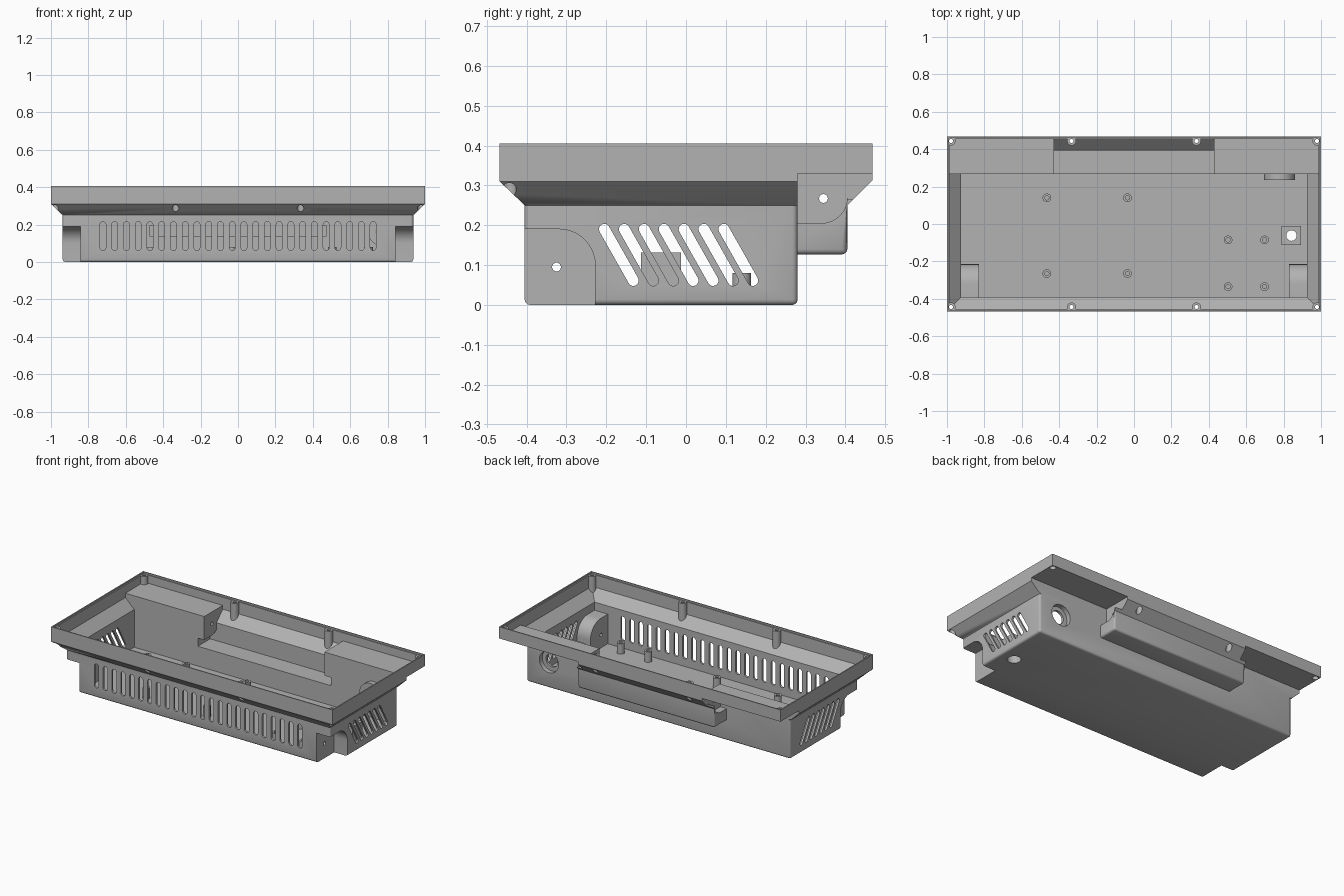
import bpy, bmesh, math

if "Cube" in bpy.data.objects:
    bpy.data.objects.remove(bpy.data.objects["Cube"])

WALL = 0.013
TOP = 0.405
AXES = {"x": lambda u, v, w: (w, u, v),
        "y": lambda u, v, w: (u, w, v),
        "z": lambda u, v, w: (u, v, w)}


def skin(bm, rings):
    """Closed solid through a list of rings of points."""
    loops = [[bm.verts.new(p) for p in ring] for ring in rings]
    n = len(loops[0])
    for a, b in zip(loops, loops[1:]):
        for i in range(n):
            j = (i + 1) % n
            bm.faces.new((a[i], a[j], b[j], b[i]))
    bm.faces.new(loops[0][::-1])
    bm.faces.new(loops[-1])


def prism(bm, outline, axis, lo, hi):
    place = AXES[axis]
    skin(bm, [[place(u, v, w) for u, v in outline] for w in (lo, hi)])


def rect(u0, u1, v0, v1):
    return [(u0, v0), (u1, v0), (u1, v1), (u0, v1)]


def arc(cu, cv, r, start, sweep, steps):
    return [(cu + r * math.cos(start + sweep * i / steps),
             cv + r * math.sin(start + sweep * i / steps)) for i in range(steps + 1)]


def circle(cu, cv, r):
    return arc(cu, cv, r, 0, math.tau, 28)[:-1]


def capsule(a, b, r):
    t = math.atan2(b[1] - a[1], b[0] - a[0])
    return (arc(*b, r, t - math.pi / 2, math.pi, 8)
            + arc(*a, r, t + math.pi / 2, math.pi, 8))


def finish(name, bm, round_edge=None):
    bmesh.ops.recalc_face_normals(bm, faces=bm.faces)
    if round_edge:
        edges = [e for e in bm.edges if round_edge(*[v.co for v in e.verts])]
        bmesh.ops.bevel(bm, geom=edges, offset=0.013, segments=3,
                        profile=0.5, affect="EDGES")
    mesh = bpy.data.meshes.new(name)
    bm.to_mesh(mesh)
    bm.free()
    ob = bpy.data.objects.new(name, mesh)
    bpy.context.collection.objects.link(ob)
    return ob


def combine(target, other, operation):
    mod = target.modifiers.new("combine", "BOOLEAN")
    mod.operation, mod.solver, mod.object = operation, "EXACT", other
    bpy.context.view_layer.objects.active = target
    bpy.ops.object.modifier_apply(modifier=mod.name)
    bpy.data.objects.remove(other)


def hull(name, t, top):
    """The enclosure volume, shrunk by t on all outer sides."""
    s = t * 0.4
    bm = bmesh.new()
    rings = []
    for z, g in ((t, 0), (0.25 + s, 0), (0.31 + s, 0.063), (top, 0.063)):
        x = 0.937 + g - t
        rings.append([(u, v, z) for u, v in rect(-x, x, -0.405 - g + t, 0.28 - t)])
    skin(bm, rings)
    low = lambda a, b: max(a.z, b.z) < 0.27 and (a.z != b.z or a.z < 0.1)
    body = finish(name, bm, None if t else low)
    # Rear shelf
    bm = bmesh.new()
    prism(bm, rect(-1 + t, 1 - t, 0.2, 0.468 - t), "z", 0.33 + t, top)
    combine(body, finish("rear_shelf", bm), "UNION")
    # Rear trough with a sloping upper back
    bm = bmesh.new()
    side = [(0.2, 0.127 + t), (0.405 - t, 0.127 + t), (0.405 - t, 0.25 + s),
            (0.468 - t, 0.313 + s), (0.468 - t, top), (0.2, top)]
    prism(bm, side, "x", -0.485 + t, 0.485 - t)
    outer = lambda a, b: (min(a.y, b.y) > 0.3 and max(a.z, b.z) < 0.27
                          and (a.z != b.z or a.z < 0.2)) or (
                              a.x == b.x and max(a.z, b.z) < 0.2)
    combine(body, finish("rear_trough", bm, None if t else outer), "UNION")
    return body


def notches(bm, t):
    """Corner recesses grown by t, with one rounded inner corner each."""
    r = 0.09 + t
    back, high = -0.228 + t, 0.19 + t
    front = ([(-0.6, -0.1), (back, -0.1)]
             + arc(back - r, high - r, r, 0, math.pi / 2, 10) + [(-0.6, high)])
    r = 0.065 + t
    low, wall = 0.205 - t, 0.405 + t
    rear = ([(0.28 - t, 0.33 + t), (0.28 - t, low)]
            + arc(wall - r, low + r, r, -math.pi / 2, math.pi / 2, 8)
            + [(wall, 0.265), (0.6, 0.265), (0.6, 0.33 + t)])
    for outline, near, far in ((front, 0.843, 1.2), (rear, 0.44, 0.6)):
        prism(bm, outline, "x", near - t, far)
        prism(bm, outline, "x", -far, -near + t)


screws = [(sx * x, sy * y) for sx in (-1, 1) for sy in (-1, 1)
          for x, y in ((0.978, 0.444), (0.334, 0.444))]
standoffs = ([(x, y) for x in (-0.466, -0.035) for y in (-0.265, 0.14)]
             + [(x, y) for x in (0.503, 0.698) for y in (-0.335, -0.085)])

# Outer shell
case = hull("enclosure", 0, TOP)
bm = bmesh.new()
notches(bm, 0)
combine(case, finish("recess_cutter", bm), "DIFFERENCE")

# Cavity, with a stepped lip at the opening
cavity = hull("cavity", WALL, 0.5)
bm = bmesh.new()
prism(bm, rect(-0.993, 0.993, -0.461, 0.461), "z", 0.395, 0.5)
lip = finish("lip_step", bm)

# Solid features that stand inside the cavity
bm = bmesh.new()
notches(bm, WALL)
for x, y in screws:
    prism(bm, circle(x, y, 0.024), "z", 0.255, 0.395)
for x, y in standoffs:
    prism(bm, circle(x, y, 0.023), "z", -0.1, 0.08)
prism(bm, rect(0.788, 0.893, -0.113, -0.012), "z", -0.1, 0.132)
prism(bm, circle(0.778, 0.165, 0.083), "y", 0.235, 0.4)
combine(cavity, finish("inner_features", bm), "DIFFERENCE")
combine(cavity, lip, "UNION")
combine(case, cavity, "DIFFERENCE")

# Ventilation slots: upright on the front, slanted on both ends
bm = bmesh.new()
for i in range(24):
    x = -0.722 + i * 0.0628
    prism(bm, capsule((x, 0.077), (x, 0.2), 0.0155), "y", -0.5, -0.36)
for i in range(7):
    y = -0.205 + i * 0.05
    for lo in (-1.1, 0.9):
        prism(bm, capsule((y + 0.073, 0.061), (y, 0.19), 0.0135), "x", lo, lo + 0.2)
combine(case, finish("slot_cutter", bm), "DIFFERENCE")

# Screw, standoff, side and connector holes
bm = bmesh.new()
for x, y in screws:
    prism(bm, circle(x, y, 0.011), "z", 0.2, 0.5)
for x, y in standoffs:
    prism(bm, circle(x, y, 0.011), "z", 0.03, 0.2)
for y, z, near, far in ((-0.325, 0.095, 0.8, 0.9), (0.345, 0.267, 0.4, 0.47)):
    for s in (-1, 1):
        prism(bm, circle(y, z, 0.011), "x", s * near, s * far)
prism(bm, circle(0.842, -0.062, 0.028), "z", -0.1, 0.2)
prism(bm, circle(0.778, 0.165, 0.042), "y", 0.2, 0.35)
combine(case, finish("hole_cutter", bm), "DIFFERENCE")

# Wider recesses on the outside of the holes
bm = bmesh.new()
for x, y in screws:
    prism(bm, circle(x, y, 0.018), "z", 0.2, 0.35)
prism(bm, circle(0.842, -0.062, 0.04), "z", -0.1, 0.11)
prism(bm, circle(0.778, 0.165, 0.068), "y", 0.25, 0.35)
combine(case, finish("counterbore_cutter", bm), "DIFFERENCE")

# Material
grey = bpy.data.materials.new("plain_grey")
grey.use_nodes = True
colour = (0.45, 0.45, 0.45, 1)
grey.diffuse_color = colour
grey.node_tree.nodes["Principled BSDF"].inputs["Base Color"].default_value = colour
case.data.materials.clear()
case.data.materials.append(grey)

bpy.ops.object.select_all(action="DESELECT")
case.select_set(True)
bpy.context.view_layer.objects.active = case
bpy.ops.object.shade_smooth_by_angle(angle=math.radians(32))
